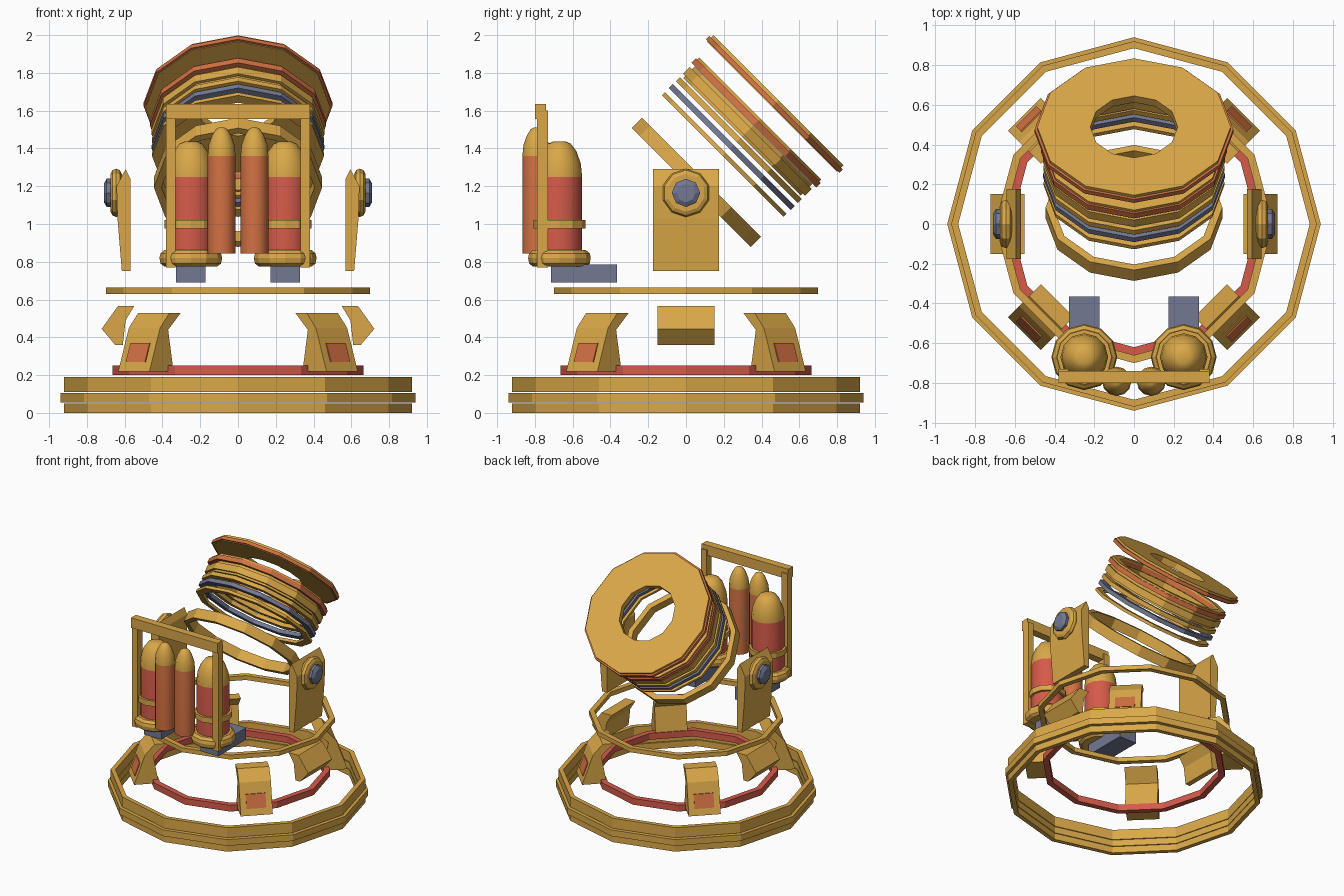
import bpy, bmesh, math
from mathutils import Matrix, Vector

if "Cube" in bpy.data.objects:
    bpy.data.objects.remove(bpy.data.objects["Cube"])


def material(name, rgb):
    m = bpy.data.materials.new(name)
    m.diffuse_color = (*rgb, 1)
    m.use_nodes = True
    m.node_tree.nodes["Principled BSDF"].inputs["Base Color"].default_value = m.diffuse_color
    return m


GOLD = material("gold", (0.70, 0.39, 0.065))
RED = material("red", (0.66, 0.105, 0.068))
ORANGE = material("orange", (0.64, 0.165, 0.055))
STEEL = material("blue_grey", (0.17, 0.19, 0.29))


def finish(name, bm, mats, matrix=None, smooth=False):
    bmesh.ops.recalc_face_normals(bm, faces=bm.faces[:])
    me = bpy.data.meshes.new(name)
    bm.to_mesh(me)
    bm.free()
    for m in mats:
        me.materials.append(m)
    ob = bpy.data.objects.new(name, me)
    bpy.context.collection.objects.link(ob)
    if matrix:
        ob.matrix_world = matrix
    if smooth:
        bpy.context.view_layer.objects.active = ob
        ob.select_set(True)
        bpy.ops.object.shade_smooth_by_angle(angle=math.radians(35))
        ob.select_set(False)
    return ob


def lathe(name, profile, mats, n=12, matrix=None, closed=False, split=None, smooth=False):
    """Spin (radius, height) points; faces above split take the second material."""
    bm = bmesh.new()
    rows = [[bm.verts.new((r * math.cos(2 * math.pi * i / n),
                           r * math.sin(2 * math.pi * i / n), z)) for i in range(n)]
            for r, z in profile]
    pairs = list(zip(rows, rows[1:]))
    if closed:
        pairs.append((rows[-1], rows[0]))
    else:
        bm.faces.new(rows[0])
        bm.faces.new(rows[-1])
    for a, b in pairs:
        for i in range(n):
            j = (i + 1) % n
            bm.faces.new((a[i], a[j], b[j], b[i]))
    if split is not None:
        for f in bm.faces:
            f.material_index = int(f.calc_center_median().z > split)
    return finish(name, bm, mats, matrix, smooth)


def ring(name, r_in, r_out, z0, z1, mat, matrix=None):
    return lathe(name, [(r_in, z0), (r_out, z0), (r_out, z1), (r_in, z1)],
                 [mat], 12, matrix, closed=True)


def prism(name, profile, half, mat, angle=0):
    """Extrude a (radial, height) outline sideways, then turn it about z."""
    bm = bmesh.new()
    a = [bm.verts.new((r, -half, z)) for r, z in profile]
    b = [bm.verts.new((r, half, z)) for r, z in profile]
    bm.faces.new(a)
    bm.faces.new(b)
    for i in range(len(a)):
        j = (i + 1) % len(a)
        bm.faces.new((a[i], a[j], b[j], b[i]))
    return finish(name, bm, [mat], Matrix.Rotation(angle, 4, 'Z'))


def box(name, lo, hi, mat):
    lo, hi = Vector(lo), Vector(hi)
    bm = bmesh.new()
    bmesh.ops.create_cube(bm, size=1)
    bmesh.ops.scale(bm, vec=hi - lo, verts=bm.verts)
    bmesh.ops.translate(bm, vec=(lo + hi) / 2, verts=bm.verts)
    return finish(name, bm, [mat])


# Base rings, red floor ring and turntable ring
ring("base_lower", 0.885, 0.92, 0, 0.05, GOLD)
ring("base_middle", 0.885, 0.94, 0.055, 0.105, GOLD)
ring("base_upper", 0.885, 0.92, 0.11, 0.19, GOLD)
ring("floor_ring", 0.62, 0.665, 0.20, 0.25, RED)
ring("turntable_ring", 0.66, 0.70, 0.63, 0.665, GOLD)

# Four diagonal feet with orange pads on the sloping outer face
FOOT = [(0.60, 0.22), (0.78, 0.22), (0.70, 0.45), (0.63, 0.53), (0.545, 0.53), (0.64, 0.44)]
slope = (0.70 - 0.78) / (0.45 - 0.22)


def face_r(z):
    return 0.78 + slope * (z - 0.22)


for k in range(4):
    ang = math.radians(45 + 90 * k)
    prism("foot", FOOT, 0.117, GOLD, ang)
    prism("foot_pad", [(face_r(0.27) - 0.002, 0.27), (face_r(0.27) + 0.006, 0.27),
                       (face_r(0.37) + 0.006, 0.37), (face_r(0.37) - 0.002, 0.37)],
          0.072, ORANGE, ang)

# Side brackets, trunnion arms and hubs
BRACKET = [(0.61, 0.36), (0.65, 0.36), (0.722, 0.445), (0.636, 0.565), (0.55, 0.565), (0.595, 0.49)]
ARM = [(0.57, 0.75), (0.615, 0.75), (0.638, 1.03), (0.643, 1.20), (0.595, 1.29), (0.57, 1.24)]
for k in range(2):
    ang = math.pi * k
    prism("side_bracket", BRACKET, 0.15, GOLD, ang)
    prism("trunnion_arm", ARM, 0.176, GOLD, ang)
    out = (Matrix.Rotation(ang, 4, 'Z') @ Matrix.Translation((0, 0, 1.165))
           @ Matrix.Rotation(math.pi / 2, 4, 'Y'))
    lathe("trunnion_disc", [(0.10, 0.615), (0.12, 0.625), (0.128, 0.645), (0.12, 0.665),
                            (0.10, 0.675)], [GOLD], 10, out)
    lathe("trunnion_hub", [(0.075, 0.66), (0.075, 0.695), (0.05, 0.71)], [STEEL], 8, out)

# Tilted barrel built from separate hollow rings
tilt = Matrix.Translation((0, 0, 1.165)) @ Matrix.Rotation(math.radians(-45), 4, 'X')
for name, r_in, r_out, t0, t1, mat in [
    ("breech_ring", 0.405, 0.445, 0.04, 0.117, GOLD),
    ("barrel_rear_ring", 0.40, 0.455, 0.275, 0.297, GOLD),
    ("barrel_steel_ring", 0.40, 0.457, 0.328, 0.358, STEEL),
    ("barrel_mid_ring", 0.40, 0.456, 0.38, 0.41, GOLD),
    ("barrel_sleeve", 0.40, 0.44, 0.42, 0.505, GOLD),
    ("barrel_sleeve_rib", 0.43, 0.457, 0.435, 0.485, GOLD),
    ("barrel_orange_ring", 0.40, 0.467, 0.507, 0.542, ORANGE),
    ("barrel_front_ring", 0.40, 0.457, 0.542, 0.556, GOLD),
    ("muzzle_disc", 0.22, 0.487, 0.645, 0.692, GOLD),
    ("muzzle_band", 0.47, 0.50, 0.65, 0.675, ORANGE),
]:
    ring(name, r_in, r_out, t0, t1, mat, tilt)

# Tank rack: frame, supports, large tanks and slim tanks
box("frame_top_bar", (-0.38, -0.80, 1.555), (0.38, -0.74, 1.635), GOLD)
for s, side in ((-1, "left"), (1, "right")):
    box("frame_post_" + side, (s * 0.355 - 0.025, -0.79, 0.77),
        (s * 0.355 + 0.025, -0.73, 1.60), GOLD)
    box("tank_support_" + side, (s * 0.25 - 0.077, -0.715, 0.69),
        (s * 0.25 + 0.077, -0.365, 0.785), STEEL)
    at = Matrix.Translation((s * 0.25, -0.67, 0))
    lathe("large_tank_" + side,
          [(0.12, 0.80), (0.12, 1.25), (0.113, 1.32), (0.09, 1.385), (0.06, 1.425), (0.033, 1.437)],
          [RED, GOLD], 12, at, split=1.25, smooth=True)
    lathe("tank_foot_" + side,
          [(0.14, 0.775), (0.16, 0.79), (0.166, 0.82), (0.16, 0.845), (0.14, 0.862)],
          [GOLD], 12, at)
    ring("tank_band_" + side, 0.11, 0.138, 0.977, 1.02, GOLD, at)
    lathe("slim_tank_" + side,
          [(0.074, 0.845), (0.074, 1.36), (0.068, 1.42), (0.05, 1.47), (0.03, 1.502), (0.012, 1.512)],
          [ORANGE, GOLD], 12, Matrix.Translation((s * 0.087, -0.792, 0)), split=1.36, smooth=True)
